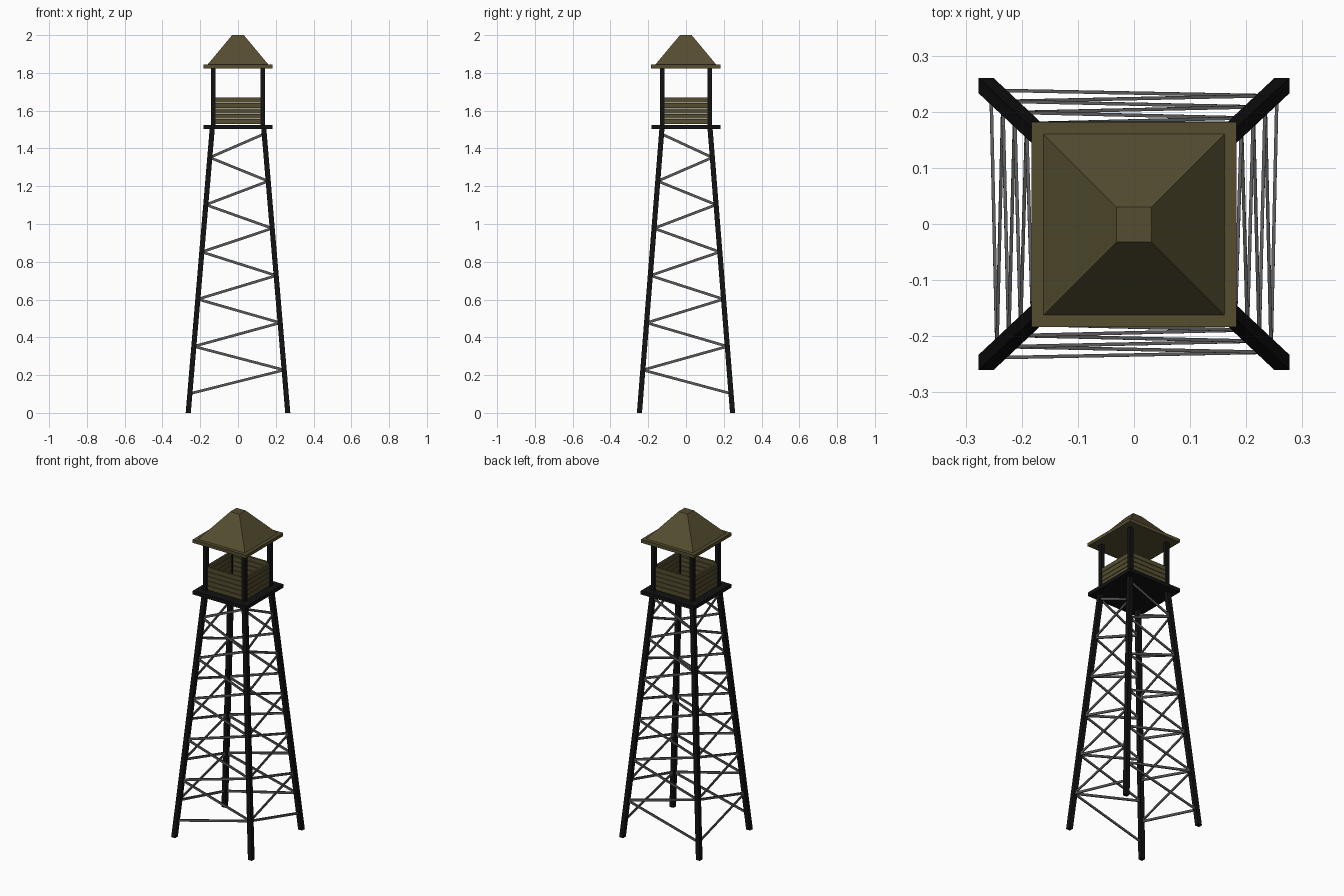
import bpy, bmesh
from mathutils import Vector, Matrix

if "Cube" in bpy.data.objects:
    bpy.data.objects.remove(bpy.data.objects["Cube"])


def material(name, rgb):
    m = bpy.data.materials.new(name)
    m.diffuse_color = (*rgb, 1)
    m.use_nodes = True
    m.node_tree.nodes["Principled BSDF"].inputs["Base Color"].default_value = m.diffuse_color
    return m


BLACK = material("black_timber", (0.006, 0.006, 0.006))
STEEL = material("grey_metal", (0.1, 0.1, 0.1))
OLIVE = material("olive_wood", (0.09, 0.075, 0.03))


def finish(name, bm, mat):
    bmesh.ops.recalc_face_normals(bm, faces=bm.faces)
    me = bpy.data.meshes.new(name)
    bm.to_mesh(me)
    bm.free()
    me.materials.append(mat)
    ob = bpy.data.objects.new(name, me)
    bpy.context.collection.objects.link(ob)


def box(bm, centre, size):
    m = Matrix.Translation(centre) @ Matrix.Diagonal((*size, 1))
    bmesh.ops.create_cube(bm, size=1, matrix=m)


def taper(bm, c0, h0, c1, h1):
    """Square prism between two horizontal sections (centre, half width)."""
    rings = []
    for c, h in ((c0, h0), (c1, h1)):
        rings.append([bm.verts.new(Vector(c) + Vector((sx * h, sy * h, 0)))
                      for sx, sy in ((-1, -1), (1, -1), (1, 1), (-1, 1))])
    a, b = rings
    bm.faces.new(a)
    bm.faces.new(b)
    for i in range(4):
        j = (i + 1) % 4
        bm.faces.new((a[i], a[j], b[j], b[i]))


def bar(bm, p, q, normal, width, thick):
    """Flat bar from p to q lying in the plane with the given normal."""
    d = q - p
    x = d.normalized()
    y = Vector(normal).cross(x).normalized()
    z = x.cross(y)
    m = Matrix((x, y, z)).transposed().to_4x4()
    m.translation = (p + q) / 2
    bmesh.ops.create_cube(bm, size=1, matrix=m @ Matrix.Diagonal((d.length, width, thick, 1)))


def leg_at(sx, sy, z):
    t = z / 1.51
    return Vector((sx * (0.2635 + (0.136 - 0.2635) * t),
                   sy * (0.2465 + (0.127 - 0.2465) * t), z))


# Splayed legs and upright cabin posts
for sx in (-1, 1):
    for sy in (-1, 1):
        tag = ("left" if sx < 0 else "right") + ("_front" if sy < 0 else "_back")
        bm = bmesh.new()
        taper(bm, leg_at(sx, sy, 0), 0.0135, leg_at(sx, sy, 1.51), 0.0135)
        finish("leg_" + tag, bm, BLACK)
        bm = bmesh.new()
        box(bm, (sx * 0.131, sy * 0.125, 1.675), (0.024, 0.024, 0.31))
        finish("post_" + tag, bm, BLACK)

# Zigzag bracing on each side
levels = [0.102 + 0.125 * i for i in range(12)]
for s in (-1, 1):
    fb, lr = bmesh.new(), bmesh.new()
    for i in range(11):
        a = -1 if i % 2 == 0 else 1
        z0, z1 = levels[i], levels[i + 1]
        bar(fb, leg_at(a, s, z0), leg_at(-a, s, z1), (0, 1, 0), 0.014, 0.006)
        bar(lr, leg_at(s, -a, z0), leg_at(s, a, z1), (1, 0, 0), 0.014, 0.006)
    finish("braces_front" if s < 0 else "braces_back", fb, STEEL)
    finish("braces_left" if s < 0 else "braces_right", lr, STEEL)

# Platform
bm = bmesh.new()
box(bm, (0, 0, 1.514), (0.366, 0.366, 0.022))
finish("platform", bm, BLACK)

# Parapet boards around the cabin
bm = bmesh.new()
for i in range(5):
    z = 1.542 + 0.0285 * i
    for s in (-1, 1):
        box(bm, (0, s * 0.125, z), (0.25, 0.012, 0.026))
        box(bm, (s * 0.131, 0, z), (0.012, 0.24, 0.026))
finish("parapet_boards", bm, OLIVE)

# Roof eaves slab and truncated pyramid
bm = bmesh.new()
box(bm, (0, -0.001, 1.834), (0.366, 0.366, 0.02))
finish("roof_eaves", bm, OLIVE)
bm = bmesh.new()
taper(bm, (0, -0.001, 1.843), 0.162, (0, -0.001, 2.0), 0.031)
finish("roof", bm, OLIVE)
